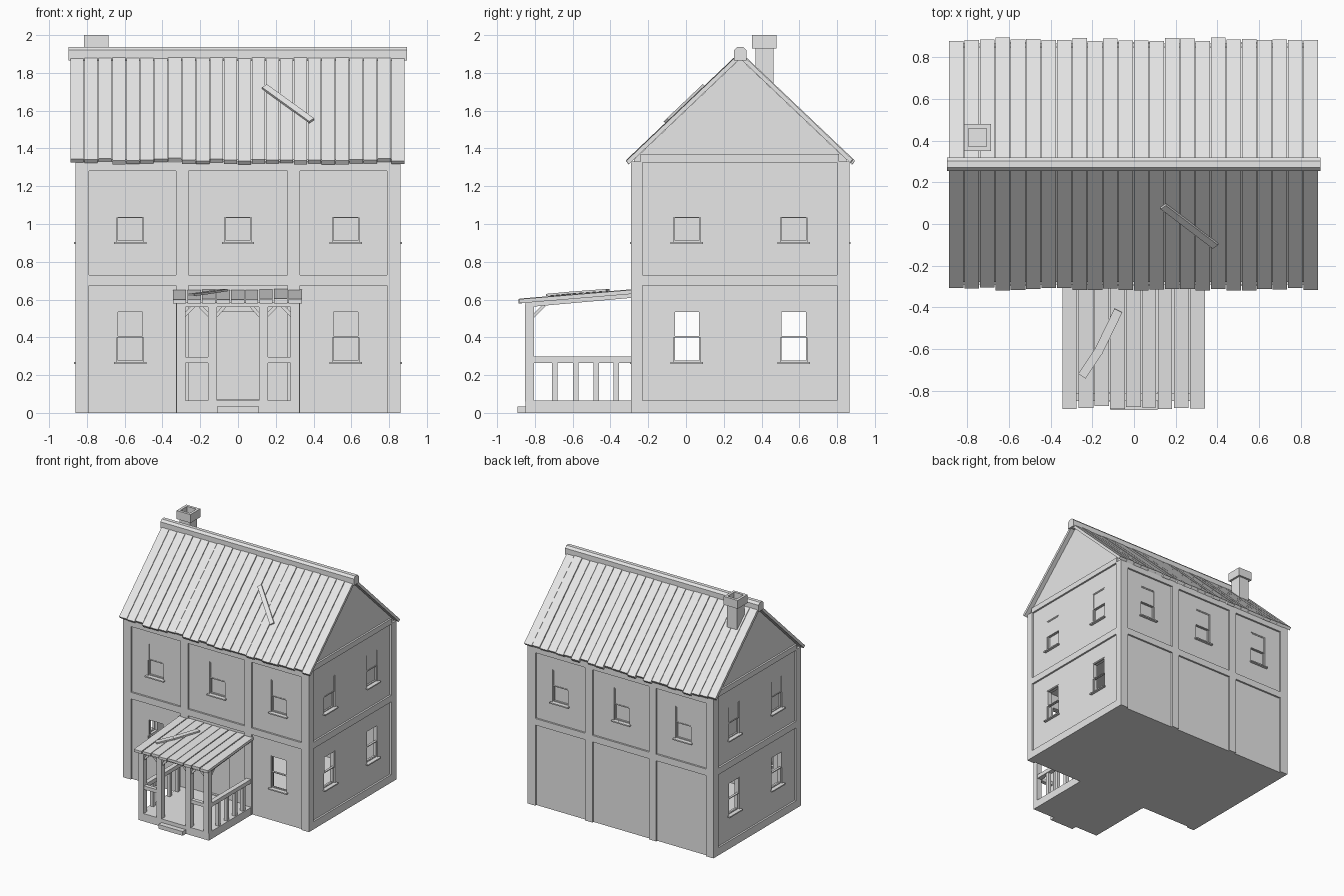
import bpy, bmesh, math, random
from mathutils import Matrix, Vector

random.seed(4)
cube = bpy.data.objects.get("Cube")
if cube:
    bpy.data.objects.remove(cube)

grey = bpy.data.materials.new("plain_grey")
grey.use_nodes = True
grey.diffuse_color = (0.8, 0.8, 0.8, 1)
grey.node_tree.nodes["Principled BSDF"].inputs["Base Color"].default_value = (0.8, 0.8, 0.8, 1)


def finish(name, bm):
    bmesh.ops.recalc_face_normals(bm, faces=bm.faces)
    mesh = bpy.data.meshes.new(name)
    bm.to_mesh(mesh)
    bm.free()
    mesh.materials.append(grey)
    obj = bpy.data.objects.new(name, mesh)
    bpy.context.collection.objects.link(obj)
    return obj


def add_box(bm, x0, x1, y0, y1, z0, z1, matrix=Matrix()):
    place = Matrix.Translation(((x0 + x1) / 2, (y0 + y1) / 2, (z0 + z1) / 2))
    size = Matrix.Diagonal((x1 - x0, y1 - y0, z1 - z0, 1))
    bmesh.ops.create_cube(bm, size=1, matrix=matrix @ place @ size)


def boxes(name, items, matrix=Matrix()):
    bm = bmesh.new()
    for item in items:
        add_box(bm, *item, matrix)
    return finish(name, bm)


def add_prism(bm, profile, x0, x1):
    """Extrude a (y, z) profile along x."""
    face = bm.faces.new([bm.verts.new((x0, y, z)) for y, z in profile])
    new = bmesh.ops.extrude_face_region(bm, geom=[face])["geom"]
    bmesh.ops.translate(bm, vec=(x1 - x0, 0, 0),
                        verts=[g for g in new if isinstance(g, bmesh.types.BMVert)])


def add_bar(bm, start, end, width, thick, up=(0, 0, 1)):
    """Rectangular bar between two points."""
    a, b = Vector(start), Vector(end)
    along = (b - a).normalized()
    side = along.cross(Vector(up)).normalized()
    top = side.cross(along)
    turn = Matrix((along, side, top)).transposed().to_4x4()
    turn.translation = (a + b) / 2
    half = (b - a).length / 2
    add_box(bm, -half, half, -width / 2, width / 2, -thick / 2, thick / 2, turn)


def cut(target, cutter):
    mod = target.modifiers.new("cut", "BOOLEAN")
    mod.operation = "DIFFERENCE"
    mod.solver = "EXACT"
    mod.object = cutter
    bpy.context.view_layer.update()
    graph = bpy.context.evaluated_depsgraph_get()
    mesh = bpy.data.meshes.new_from_object(target.evaluated_get(graph))
    target.modifiers.clear()
    target.data = mesh
    bpy.data.objects.remove(cutter)


# Main dimensions
RIDGE_Y, RIDGE_Z, SLOPE = 0.287, 1.91, 0.95
WALL_X, FRONT, BACK = 0.845, -0.275, 0.85
PROUD = 0.015


def roof_z(y, drop=0):
    return RIDGE_Z - drop - SLOPE * abs(y - RIDGE_Y)


# Hollow house body with gables
bm = bmesh.new()
add_prism(bm, [(FRONT, 0), (BACK, 0), (BACK, roof_z(BACK, 0.035)),
               (RIDGE_Y, RIDGE_Z - 0.035), (FRONT, roof_z(FRONT, 0.035))], -WALL_X, WALL_X)
house = finish("house_walls", bm)
cut(house, boxes("room_cutter", [(-0.8, 0.8, -0.235, 0.81, 0.05, 0.66)]))

# Windows: wall placement, sill height, open or closed
windows = []


def wall(x, y, degrees):
    return Matrix.Translation((x, y, 0)) @ Matrix.Rotation(math.radians(degrees), 4, "Z")


for x in (-0.57, 0, 0.57):
    windows.append(("front_upper", wall(x, FRONT, 0), 0.905, False))
    windows.append(("back_upper", wall(x, BACK, 180), 0.905, False))
    if x:
        windows.append(("front_lower", wall(x, FRONT, 0), 0.27, True))
for y in (0.005, 0.57):
    for side, x, turn in (("left", WALL_X, 90), ("right", -WALL_X, -90)):
        windows.append((side + "_upper", wall(x, y, turn), 0.905, False))
        windows.append((side + "_lower", wall(x, y, turn), 0.27, True))

W, H = 0.071, 0.27
bm = bmesh.new()
for _, place, z, is_open in windows:
    add_box(bm, -W, W, -0.03, 0.06 if is_open else 0.025, z, z + H, place)
add_box(bm, -0.11, 0.11, FRONT - 0.03, FRONT + 0.02, 0.07, 0.535)
cut(house, finish("opening_cutter", bm))

for name, place, z, is_open in windows:
    mid, top, bar = z + 0.135, z + H, 0.007
    parts = [(-W - 0.015, W + 0.015, -0.022, 0.005, z - 0.01, z)]
    for z0, z1, d in ((z, mid, 0.012), (mid - 0.005, top, 0.003)):
        parts += [(-W, -W + bar, d, d + 0.012, z0, z1), (W - bar, W, d, d + 0.012, z0, z1),
                  (-W, W, d, d + 0.012, z0, z0 + bar), (-W, W, d, d + 0.012, z1 - bar, z1)]
    if not is_open:
        parts.append((-W, W, 0.007, 0.012, mid, top))
    boxes(name + "_window", parts, place)

# Timber framing standing proud of the walls
OX, OF, OB = WALL_X + PROUD, FRONT - PROUD, BACK + PROUD
posts = []
for s in (-1, 1):
    x0, x1 = sorted((s * OX, s * 0.79))
    posts += [(x0, x1, OF, -0.23, 0, 1.33), (x0, x1, 0.8, OB, 0, 1.33)]
boxes("corner_posts", posts)
studs = []
for x in (-0.295, 0.295):
    studs += [(x - 0.033, x + 0.033, OF, FRONT + 0.01, 0, 1.33),
              (x - 0.033, x + 0.033, BACK - 0.01, OB, 0, 1.33)]
boxes("wall_studs", studs)
bands = [(-0.8, 0.8, OF, FRONT + 0.01, 0.675, 0.73), (-0.8, 0.8, BACK - 0.01, OB, 0.675, 0.73),
         (-0.8, 0.8, OF, FRONT + 0.01, 1.28, 1.33), (-0.8, 0.8, BACK - 0.01, OB, 1.28, 1.33)]
for s in (-1, 1):
    x0, x1 = sorted((s * OX, s * 0.835))
    bands += [(x0, x1, -0.24, 0.81, z0, z1) for z0, z1 in ((0, 0.065), (0.675, 0.73), (1.325, 1.37))]
boxes("wall_bands", bands)

# Main roof planks with uneven eaves
for name, side in (("front_roof_planks", -1), ("back_roof_planks", 1)):
    bm = bmesh.new()
    count, start, step = 24, -0.887, 0.0739
    for i in range(count):
        reach = 0.59 + random.uniform(0, 0.017)
        lift = random.uniform(-0.003, 0.003)
        eave, tuck = RIDGE_Y + side * reach, RIDGE_Y + side * (reach - 0.015)
        add_prism(bm, [(RIDGE_Y, RIDGE_Z + lift), (eave, roof_z(eave) + lift),
                       (tuck, roof_z(tuck, 0.034)), (RIDGE_Y, RIDGE_Z - 0.034)],
                  start + i * step, start + (i + 1) * step - 0.004)
    finish(name, bm)

bm = bmesh.new()
add_prism(bm, [(0.255, 1.865), (0.32, 1.865), (0.32, 1.92), (0.303, 1.938),
               (0.272, 1.938), (0.255, 1.92)], -0.897, 0.895)
finish("ridge_cap", bm)

bm = bmesh.new()
add_bar(bm, (0.14, 0.085, roof_z(0.085) + 0.009), (0.39, -0.105, roof_z(-0.105) + 0.009),
        0.035, 0.014, (0, -SLOPE, 1))
finish("loose_roof_board", bm)

# Chimney with a hollow cap
boxes("chimney", [(-0.798, -0.702, 0.367, 0.463, 1.7, 1.935),
                  (-0.815, -0.685, 0.35, 0.372, 1.93, 2), (-0.815, -0.685, 0.458, 0.48, 1.93, 2),
                  (-0.815, -0.793, 0.372, 0.458, 1.93, 2), (-0.707, -0.685, 0.372, 0.458, 1.93, 2)])

# Porch base, step, posts, rails and balusters
boxes("porch_floor", [(-0.325, 0.325, -0.85, FRONT, 0, 0.065)])
boxes("porch_step", [(-0.112, 0.112, -0.893, -0.845, 0, 0.035)])
frame, rails = [(-0.325, 0.325, -0.85, -0.81, 0.56, 0.588)], []
for s in (-1, 1):
    for c in (0.302, 0.135):
        frame.append((s * c - 0.023, s * c + 0.023, -0.852, -0.806, 0.06, 0.575))
    x0, x1 = sorted((s * 0.155, s * 0.285))
    rails.append((x0, x1, -0.845, -0.812, 0.265, 0.295))
    x = s * 0.302
    rails.append((x - 0.02, x + 0.02, -0.81, OF, 0.265, 0.298))
    rails += [(x - 0.014, x + 0.014, y - 0.015, y + 0.015, 0.06, 0.27)
              for y in (-0.695, -0.583, -0.476, -0.37)]
boxes("porch_posts", frame)
boxes("porch_rails", rails)

bm = bmesh.new()
for s in (-1, 1):
    x = s * 0.302
    add_bar(bm, (x, -0.85, 0.572), (x, OF, 0.622), 0.035, 0.026)
    add_bar(bm, (x, -0.815, 0.505), (x, -0.75, 0.57), 0.018, 0.018)
    for base, head in ((0.285, 0.235), (0.152, 0.202), (0.115, 0.07)):
        add_bar(bm, (s * base, -0.83, 0.515), (s * head, -0.83, 0.565), 0.018, 0.018, (0, 1, 0))
finish("porch_braces", bm)

# Porch roof planks and the loose board on them
bm = bmesh.new()
for i in range(9):
    x0 = -0.343 + i * 0.0763
    y0 = -0.88 + random.uniform(-0.008, 0.008)
    lift = random.uniform(-0.002, 0.003)
    add_prism(bm, [(y0, 0.602 + lift), (OF + 0.01, 0.652 + lift), (OF + 0.01, 0.63), (y0, 0.58)],
              x0, x0 + 0.0763 - random.uniform(0.004, 0.009))
finish("porch_roof_planks", bm)
bm = bmesh.new()
add_bar(bm, (-0.25, -0.73, 0.624), (-0.17, -0.61, 0.635), 0.042, 0.012)
add_bar(bm, (-0.172, -0.615, 0.635), (-0.075, -0.415, 0.65), 0.042, 0.012)
finish("loose_porch_board", bm)
